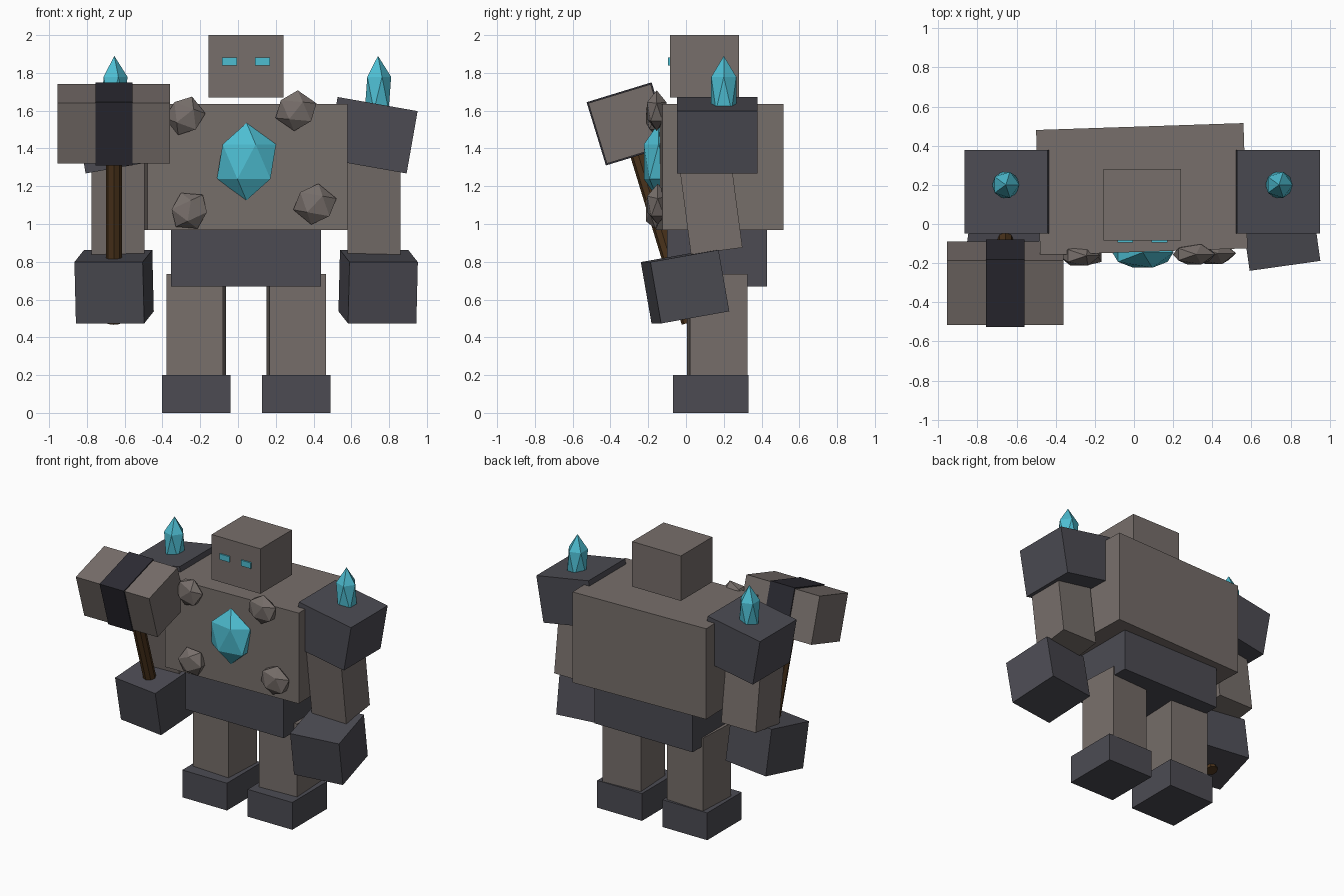
import bpy
from math import radians

if "Cube" in bpy.data.objects:
    bpy.data.objects.remove(bpy.data.objects["Cube"])

MID = 0.043  # x of the body's plane of symmetry


def material(name, rgb):
    m = bpy.data.materials.new(name)
    m.use_nodes = True
    m.diffuse_color = (*rgb, 1)
    m.node_tree.nodes["Principled BSDF"].inputs["Base Color"].default_value = (*rgb, 1)
    return m


STONE = material("warm grey stone", (0.185, 0.158, 0.146))
SLATE = material("blue grey slate", (0.072, 0.071, 0.086))
IRON = material("dark iron", (0.026, 0.025, 0.034))
WOOD = material("brown wood", (0.075, 0.036, 0.012))
CRYSTAL = material("turquoise crystal", (0.075, 0.51, 0.64))


def finish(name, mat, size, rot):
    ob = bpy.context.object
    ob.name = name
    ob.scale = size
    ob.rotation_euler = [radians(a) for a in rot]
    ob.data.materials.append(mat)
    return ob


def block(name, mat, loc, size, rot=(0, 0, 0)):
    bpy.ops.mesh.primitive_cube_add(size=1, location=loc)
    return finish(name, mat, size, rot)


def gem(name, mat, loc, radii, rot=(0, 0, 0)):
    bpy.ops.mesh.primitive_ico_sphere_add(subdivisions=1, radius=1, location=loc)
    return finish(name, mat, radii, rot)


# Body and head
block("torso", STONE, (0.04, 0.178, 1.302), (1.06, 0.64, 0.665), (0, 0, 1.9))
block("pelvis", SLATE, (MID, 0.165, 0.82), (0.795, 0.53, 0.30))
block("head", STONE, (MID, 0.098, 1.835), (0.396, 0.365, 0.33))

# Limbs, mirrored about the body's middle
for side, s in (("left", 1), ("right", -1)):
    def at(dx, y, z):
        return (MID + s * dx, y, z)

    block(side + "_eye", CRYSTAL, at(0.087, -0.089, 1.86), (0.08, 0.012, 0.042))
    block(side + "_leg", STONE, at(0.265, 0.165, 0.455), (0.30, 0.305, 0.56), (0, 0, 3 * s))
    block(side + "_foot", SLATE, at(0.265, 0.13, 0.10), (0.363, 0.40, 0.20))
    block(side + "_shoulder", SLATE, at(0.667, 0.165, 1.47), (0.43, 0.425, 0.335), (0, 10 * s, 0))
    block(side + "_arm", STONE, at(0.678, 0.13, 1.105), (0.28, 0.275, 0.50), (7.5, 0, 0))
    block(side + "_hand", SLATE, at(0.699, -0.005, 0.668), (0.365, 0.37, 0.33), (10, 0, 8 * s))
    gem(side + "_shoulder_crystal", CRYSTAL, at(0.698, 0.2, 1.69), (0.078, 0.078, 0.2))

# Chest crystal and stones set in the chest
gem("chest_crystal", CRYSTAL, (0.045, -0.145, 1.33), (0.175, 0.092, 0.205))
gem("upper_right_chest_stone", STONE, (-0.28, -0.162, 1.573), (0.108, 0.06, 0.108), (0, 20, 0))
gem("upper_left_chest_stone", STONE, (0.307, -0.155, 1.60), (0.117, 0.06, 0.108), (0, 5, 0))
gem("lower_right_chest_stone", STONE, (-0.258, -0.162, 1.07), (0.112, 0.06, 0.104), (0, -25, 0))
gem("lower_left_chest_stone", STONE, (0.407, -0.15, 1.105), (0.12, 0.065, 0.11), (0, 10, 0))

# Hammer held in the right hand, leaning forward
LEAN = (17, 0, 0)
block("hammer_head", STONE, (-0.657, -0.303, 1.53), (0.595, 0.345, 0.335), LEAN)
block("hammer_band", IRON, (-0.657, -0.303, 1.53), (0.197, 0.36, 0.35), LEAN)
bpy.ops.mesh.primitive_cylinder_add(vertices=8, radius=1, depth=1, location=(-0.657, -0.142, 1.005))
finish("hammer_handle", WOOD, (0.043, 0.043, 1.10), LEAN)
